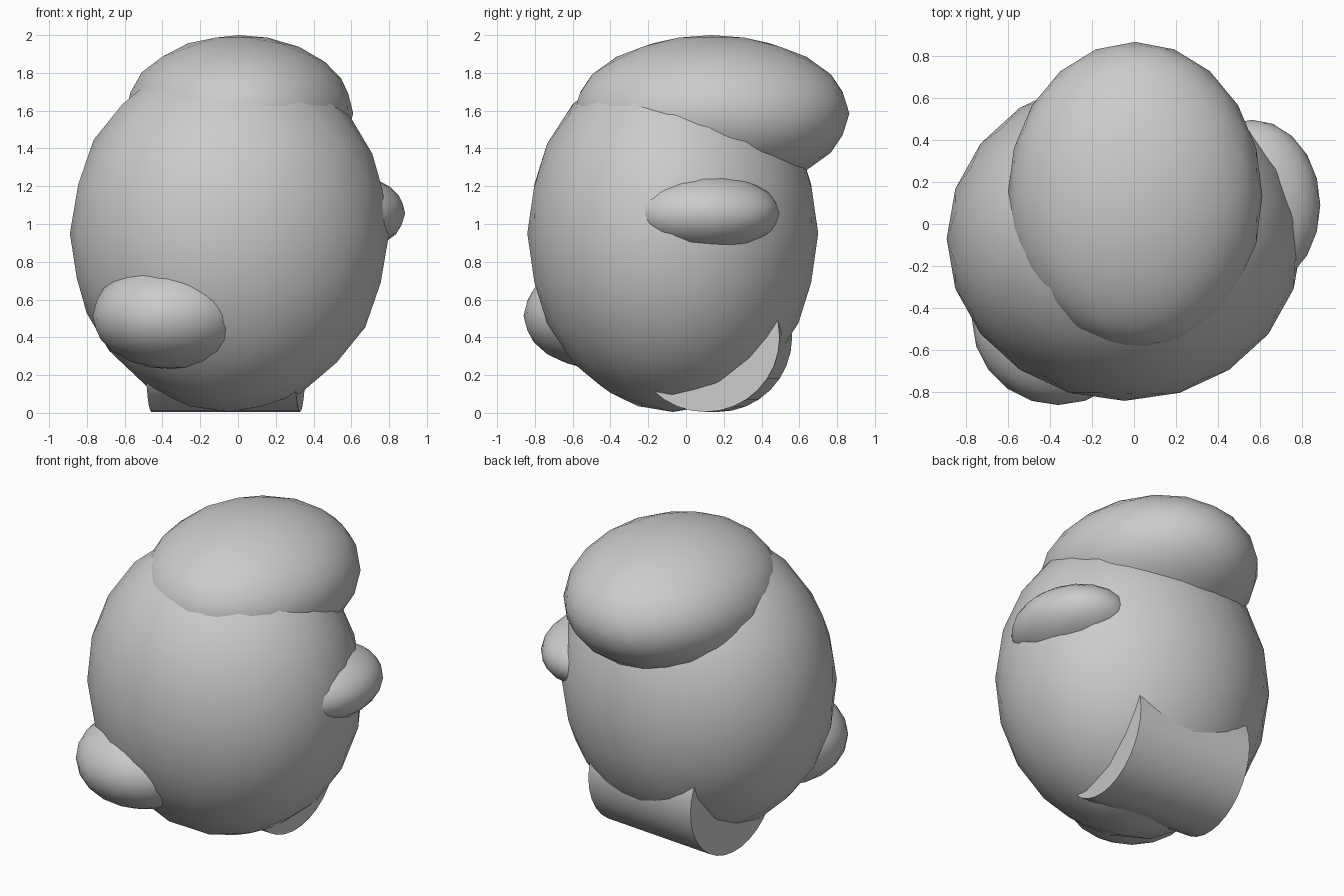
import bpy
import math

cube = bpy.data.objects.get("Cube")
if cube:
    bpy.data.objects.remove(cube, do_unlink=True)

# Single plain material
grey = bpy.data.materials.new("plain_grey")
grey.use_nodes = True
colour = (0.6, 0.6, 0.6, 1)
grey.diffuse_color = colour
grey.node_tree.nodes["Principled BSDF"].inputs["Base Color"].default_value = colour


def finish(name):
    obj = bpy.context.object
    obj.name = name
    obj.data.materials.append(grey)
    return obj


def ellipsoid(name, centre, radii):
    bpy.ops.mesh.primitive_ico_sphere_add(subdivisions=3, radius=1, location=centre)
    obj = finish(name)
    obj.scale = radii
    bpy.ops.object.shade_smooth()


# Rounded body, cap and limbs
ellipsoid("body", (-0.045, -0.07, 0.95), (0.845, 0.77, 0.945))
ellipsoid("cap", (0.005, 0.135, 1.585), (0.605, 0.73, 0.415))
ellipsoid("left_arm", (0.56, 0.09, 1.057), (0.325, 0.405, 0.212))
ellipsoid("right_foot", (-0.36, -0.455, 0.515), (0.41, 0.405, 0.283))

# Drum under the back of the body, lying almost along x
bpy.ops.mesh.primitive_cylinder_add(
    vertices=32, radius=0.395, depth=0.79, location=(-0.065, 0.135, 0.4),
    rotation=(0, math.radians(90), math.radians(-4.8)))
finish("rear_drum")
bpy.ops.object.shade_smooth_by_angle(angle=math.radians(30))
